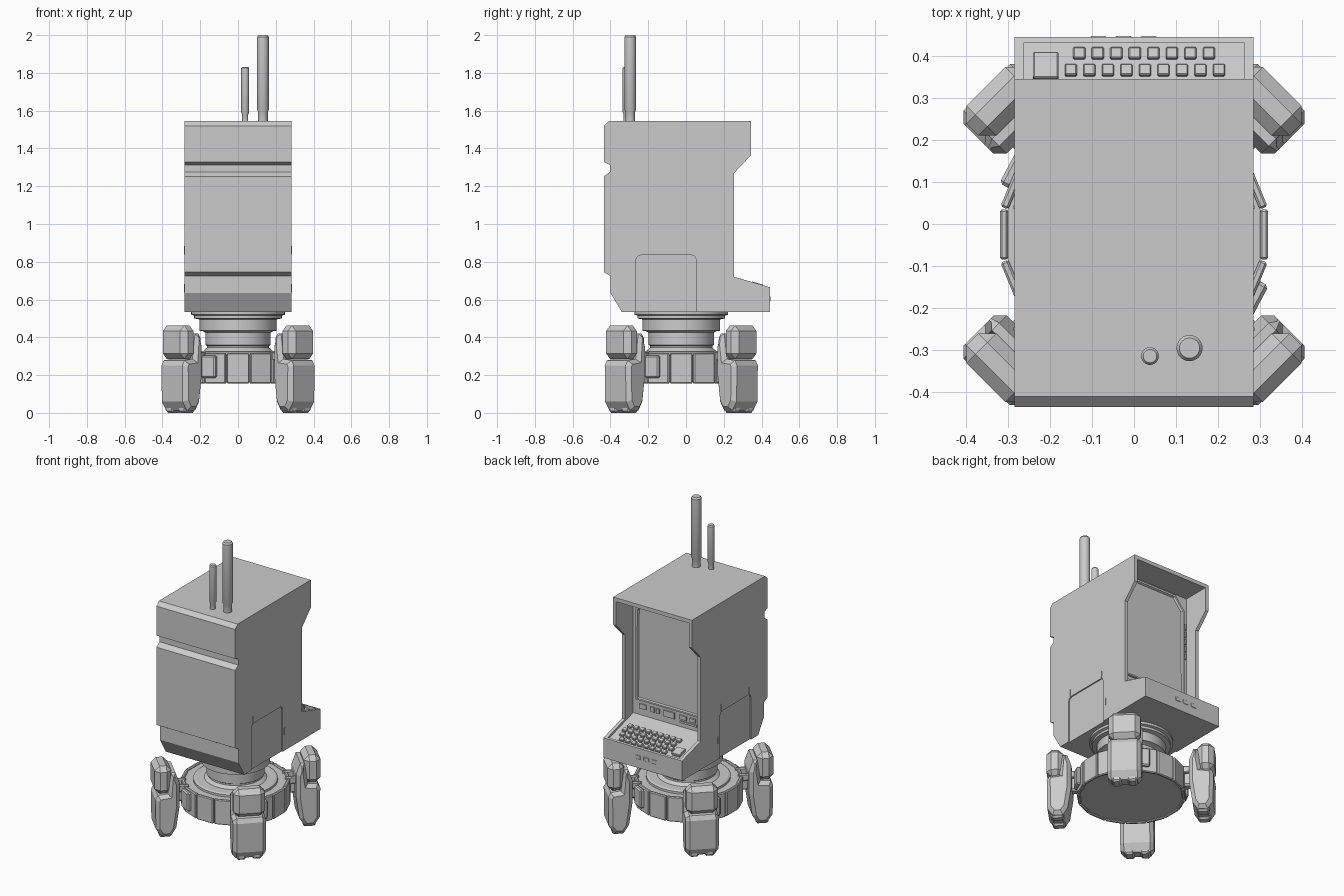
import bpy, bmesh
from math import radians, pi, cos, sin, atan
from mathutils import Matrix, Vector

if "Cube" in bpy.data.objects:
    bpy.data.objects.remove(bpy.data.objects["Cube"])

CY = -0.025          # centre of swivel base in y


def finish(name, bm, smooth=False):
    bmesh.ops.recalc_face_normals(bm, faces=bm.faces[:])
    me = bpy.data.meshes.new(name)
    bm.to_mesh(me)
    bm.free()
    ob = bpy.data.objects.new(name, me)
    bpy.context.collection.objects.link(ob)
    if smooth:
        bpy.ops.object.select_all(action='DESELECT')
        bpy.context.view_layer.objects.active = ob
        ob.select_set(True)
        bpy.ops.object.shade_smooth_by_angle(angle=radians(30))
    return ob


def merge(bm, part, mat=None):
    """Copy a part into bm, optionally transformed."""
    bmesh.ops.recalc_face_normals(part, faces=part.faces[:])
    if mat:
        part.transform(mat)
    me = bpy.data.meshes.new("tmp")
    part.to_mesh(me)
    part.free()
    bm.from_mesh(me)
    bpy.data.meshes.remove(me)


def box(bm, c, s, bevel=0.0, mat=None):
    p = bmesh.new()
    bmesh.ops.create_cube(p, size=1, matrix=Matrix.Translation(c) @ Matrix.Diagonal((*s, 1)))
    if bevel:
        bmesh.ops.bevel(p, geom=p.edges[:], offset=bevel, segments=1, affect='EDGES')
    merge(bm, p, mat)


def prism(bm, pts, frm, vec, bevel=0.0, mat=None):
    """Extrude a profile; frm maps a 2D point to 3D."""
    p = bmesh.new()
    f = p.faces.new([p.verts.new(frm(a, b)) for a, b in pts])
    r = bmesh.ops.extrude_face_region(p, geom=[f])
    bmesh.ops.translate(p, vec=vec, verts=[v for v in r['geom'] if isinstance(v, bmesh.types.BMVert)])
    bmesh.ops.recalc_face_normals(p, faces=p.faces[:])
    if bevel:
        caps = [f for f in p.faces if len(f.verts) == len(pts)]
        bmesh.ops.bevel(p, geom=list({e for f in caps for e in f.edges}),
                        offset=bevel, segments=1, affect='EDGES')
    merge(bm, p, mat)


def lathe(name, prof, x, y, n):
    bm = bmesh.new()
    vs = [bm.verts.new((x + r, y, z)) for r, z in prof]
    es = [bm.edges.new(p) for p in zip(vs, vs[1:])]
    bmesh.ops.spin(bm, geom=vs + es, cent=(x, y, 0), axis=(0, 0, 1), angle=2 * pi, steps=n)
    bmesh.ops.remove_doubles(bm, verts=bm.verts[:], dist=1e-5)
    return finish(name, bm, True)


def cut(ob, cutter):
    m = ob.modifiers.new("cut", 'BOOLEAN')
    m.operation, m.solver, m.object = 'DIFFERENCE', 'EXACT', cutter
    dg = bpy.context.evaluated_depsgraph_get()
    me = bpy.data.meshes.new_from_object(ob.evaluated_get(dg))
    ob.modifiers.clear()
    ob.data = me
    bpy.data.objects.remove(cutter)


# Cabinet: side profile, console recess and shallow side panels
W = 0.284
bm = bmesh.new()
prism(bm, [(.345, 1.545), (.345, 1.365), (.255, 1.27), (.255, .72), (.445, .665), (.445, .535),
           (-.34, .535), (-.40, .635), (-.40, .725), (-.435, .745), (-.435, 1.252), (-.403, 1.275),
           (-.403, 1.313), (-.435, 1.328), (-.435, 1.52), (-.41, 1.545)],
      lambda y, z: (-W, y, z), (2 * W, 0, 0))
body = finish("cabinet", bm)
bm = bmesh.new()
prism(bm, [(.17, 1.52), (.17, .73), (.432, .653), (.432, .8), (.5, .9), (.5, 1.52)],
      lambda y, z: (-.262, y, z), (.524, 0, 0))
cut(body, finish("recess_cutter", bm))
for s in (-1, 1):
    bm = bmesh.new()
    prism(bm, [(-.265, .5), (-.265, .81), (-.257, .828), (-.24, .835), (.03, .835), (.047, .828),
               (.055, .81), (.055, .5)], lambda y, z: (s * .276, y, z), (s * .05, 0, 0))
    cut(body, finish("side_panel_cutter", bm))

# Small latches on the cabinet sides
bm = bmesh.new()
for s in (-1, 1):
    for y, z in ((-.25, .86), (.04, .86), (.075, .66)):
        box(bm, (s * .284, y, z), (.004, .008, .045))
finish("side_latches", bm)

# Screen with clipped top corners and sunken glass
bm = bmesh.new()
prism(bm, [(-.235, .83), (.235, .83), (.235, 1.42), (.165, 1.505), (-.165, 1.505), (-.235, 1.42)],
      lambda x, z: (x, .165, z), (0, .02, 0))
bm.faces.ensure_lookup_table()
bm.normal_update()
front = max(bm.faces, key=lambda f: f.calc_center_median().y)
bmesh.ops.inset_region(bm, faces=[front], thickness=.014, depth=0)
bmesh.ops.inset_region(bm, faces=[front], thickness=.006, depth=-.012)
finish("screen", bm)

# Controls around the screen
bm = bmesh.new()
for i in range(5):
    box(bm, (-.25, .172, 1.12 + i * .05), (.012, .016, .034))
for x, z, w, h in ((.19, .79, .05, .03), (.12, .79, .03, .03), (.08, .79, .02, .03), (0, .79, .08, .04),
                   (-.10, .795, .05, .025), (-.17, .795, .04, .025), (-.14, .765, .12, .012)):
    box(bm, (x, .172, z), (w, .014, h))
finish("console_controls", bm)

# Keyboard: four rows of keys and a side pad on the sloped shelf
bm = bmesh.new()
tilt = Matrix.Rotation(-atan(.077 / .262), 4, 'X')


def on_shelf(x, y, size):
    z = .73 - .294 * (y - .17) + .004
    box(bm, (0, 0, 0), size, .003, Matrix.Translation((x, y, z)) @ tilt)


for y, x0, n in ((.405, -.13, 8), (.365, -.15, 9), (.325, -.14, 9), (.285, -.15, 9)):
    for i in range(n):
        on_shelf(x0 + i * .044, y, (.029, .028, .022))
on_shelf(-.21, .375, (.06, .065, .028))
finish("keyboard", bm)

# Shelf front ports
bm = bmesh.new()
for x in (-.085, -.025, .035):
    box(bm, (x, .443, .605), (.04, .008, .028), .003)
finish("front_ports", bm)

# Antennas
lathe("tall_antenna", [(0, 1.54), (.026, 1.54), (.026, 1.595), (.031, 1.605), (.031, 1.99), (.024, 2.0), (0, 2.0)],
      .132, -.295, 24)
lathe("short_antenna", [(0, 1.54), (.016, 1.54), (.016, 1.58), (.021, 1.59), (.021, 1.825), (.016, 1.832), (0, 1.832)],
      .038, -.314, 24)

# Swivel neck
lathe("swivel_neck", [(0, .29), (.25, .29), (.25, .322), (.24, .328), (.185, .328), (.165, .345), (.165, .355),
                      (.173, .36), (.173, .425), (.185, .432), (.205, .435), (.205, .495), (.232, .5), (.232, .515),
                      (.248, .52), (.248, .54), (0, .54)], 0, CY, 48)

# Sixteen-sided base with rim plates and hinge boxes
bm = bmesh.new()
bmesh.ops.create_cone(bm, cap_ends=True, segments=16, radius1=.306, radius2=.306, depth=.145,
                      matrix=Matrix.Translation((0, CY, .235)) @ Matrix.Rotation(pi / 16, 4, 'Z'))
finish("base_drum", bm)
bm = bmesh.new()
for i in range(16):
    m = Matrix.Translation((0, CY, 0)) @ Matrix.Rotation(i * pi / 8, 4, 'Z')
    box(bm, (.309, 0, .236), (.02, .119, .162), .005, m)
finish("rim_plates", bm)
bm = bmesh.new()
for i in range(4):
    m = Matrix.Translation((0, CY, 0)) @ Matrix.Rotation(radians(242 + 90 * i), 4, 'Z')
    box(bm, (.325, 0, .245), (.03, .085, .12), .008, m)
finish("hinge_boxes", bm)

# Four legs on the diagonals: shin, knee block, toes and hinge arm
shin = [(.40, .012), (.46, .012), (.492, .06), (.495, .25), (.48, .278), (.42, .285), (.40, .42),
        (.375, .42), (.35, .35), (.35, .20), (.37, .06)]
for i, name in enumerate(("back_right", "back_left", "front_left", "front_right")):
    m = Matrix.Translation((0, CY, 0)) @ Matrix.Rotation(pi / 4 + i * pi / 2, 4, 'Z')
    bm = bmesh.new()
    prism(bm, shin, lambda r, z: (r, -.1, z), (0, .2, 0), .022, m)
    box(bm, (.448, 0, .374), (.1, .19, .178), .03, m)
    for s in (-1, 1):
        box(bm, (.432, s * .047, .025), (.075, .056, .05), .01, m)
        box(bm, (.335, s * .045, .30), (.09, .025, .045), .006, m)
    box(bm, (.33, 0, .25), (.08, .06, .09), .01, m)
    finish(name + "_leg", bm)
